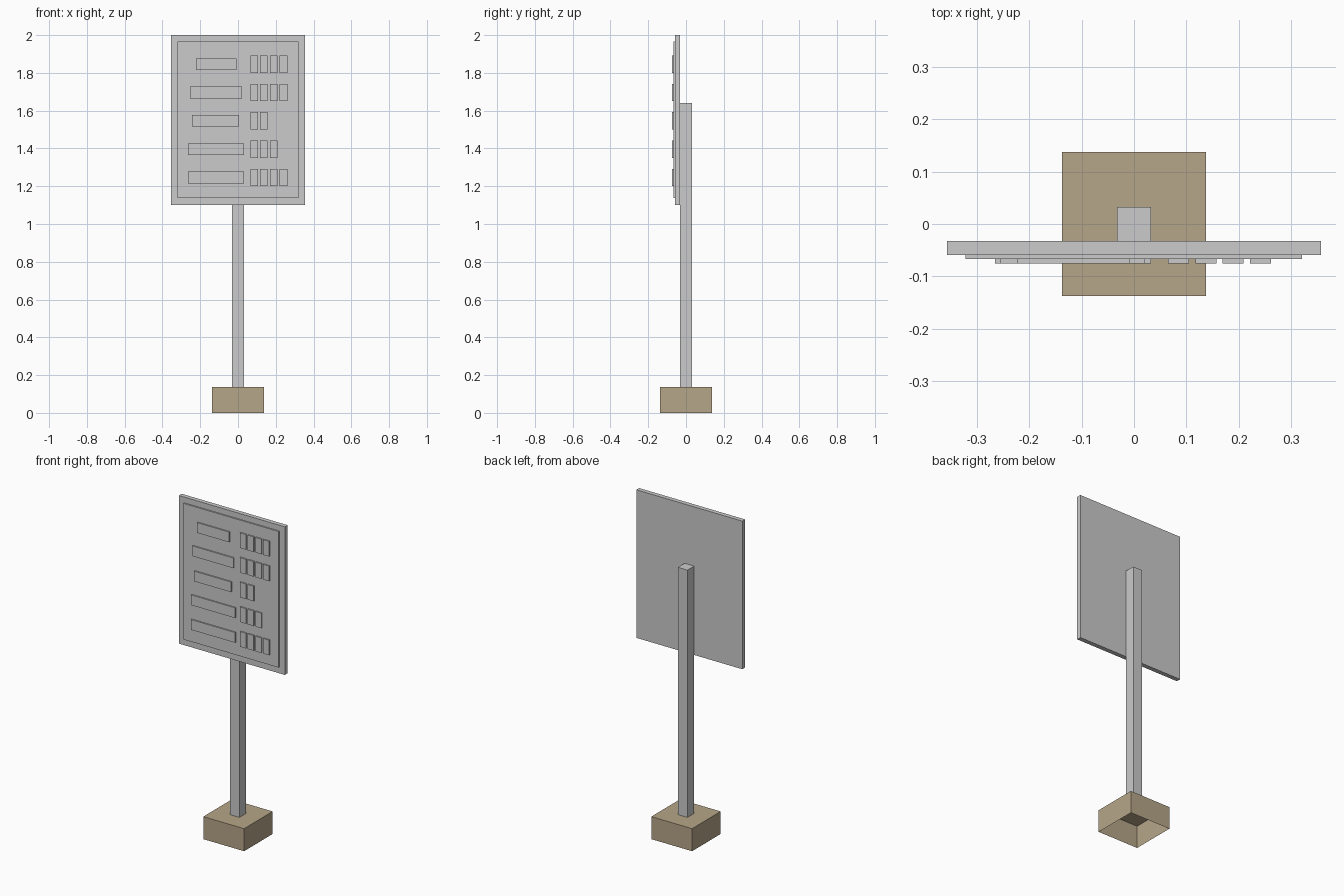
import bpy, bmesh

if "Cube" in bpy.data.objects:
    bpy.data.objects.remove(bpy.data.objects["Cube"])


def box(name, x, y, z, open_bottom=False):
    """Box from (min, max) pairs, optionally without its bottom face."""
    bm = bmesh.new()
    bmesh.ops.create_cube(bm, size=1)
    for v in bm.verts:
        v.co = [lo + (c + 0.5) * (hi - lo) for c, (lo, hi) in zip(v.co, (x, y, z))]
    if open_bottom:
        bm.normal_update()
        bottom = [f for f in bm.faces if f.normal.z < -0.9]
        bmesh.ops.delete(bm, geom=bottom, context='FACES_ONLY')
    mesh = bpy.data.meshes.new(name)
    bm.to_mesh(mesh)
    bm.free()
    obj = bpy.data.objects.new(name, mesh)
    bpy.context.collection.objects.link(obj)
    return obj


# Hollow footing, open underneath
brown = bpy.data.materials.new("footing_brown")
brown.diffuse_color = (0.47, 0.38, 0.25, 1)
brown.use_nodes = True
brown.node_tree.nodes["Principled BSDF"].inputs["Base Color"].default_value = brown.diffuse_color
footing = box("footing", (-0.137, 0.137), (-0.137, 0.137), (0, 0.137), open_bottom=True)
footing.data.materials.append(brown)

# Square post, standing on the footing
box("post", (-0.032, 0.032), (-0.032, 0.032), (0.137, 1.64), open_bottom=True)

# Sign board and raised front panel
box("board", (-0.356, 0.356), (-0.059, -0.032), (1.1, 2.0))
box("front_panel", (-0.321, 0.32), (-0.067, -0.059), (1.138, 1.965))

# Rows of raised price bars: label left, label right, number of digit tiles
rows = [(-0.223, -0.008, 4), (-0.254, 0.021, 4), (-0.243, 0.005, 2),
        (-0.265, 0.032, 3), (-0.265, 0.032, 4)]
depth = (-0.075, -0.067)
for r, (left, right, tiles) in enumerate(rows):
    zc = 1.846 - 0.15 * r
    box(f"label_bar_{r + 1}", (left, right), depth, (zc - 0.031, zc + 0.031))
    for t in range(tiles):
        x0 = 0.065 + 0.052 * t
        box(f"tile_{r + 1}_{t + 1}", (x0, x0 + 0.04), depth, (zc - 0.046, zc + 0.046))
